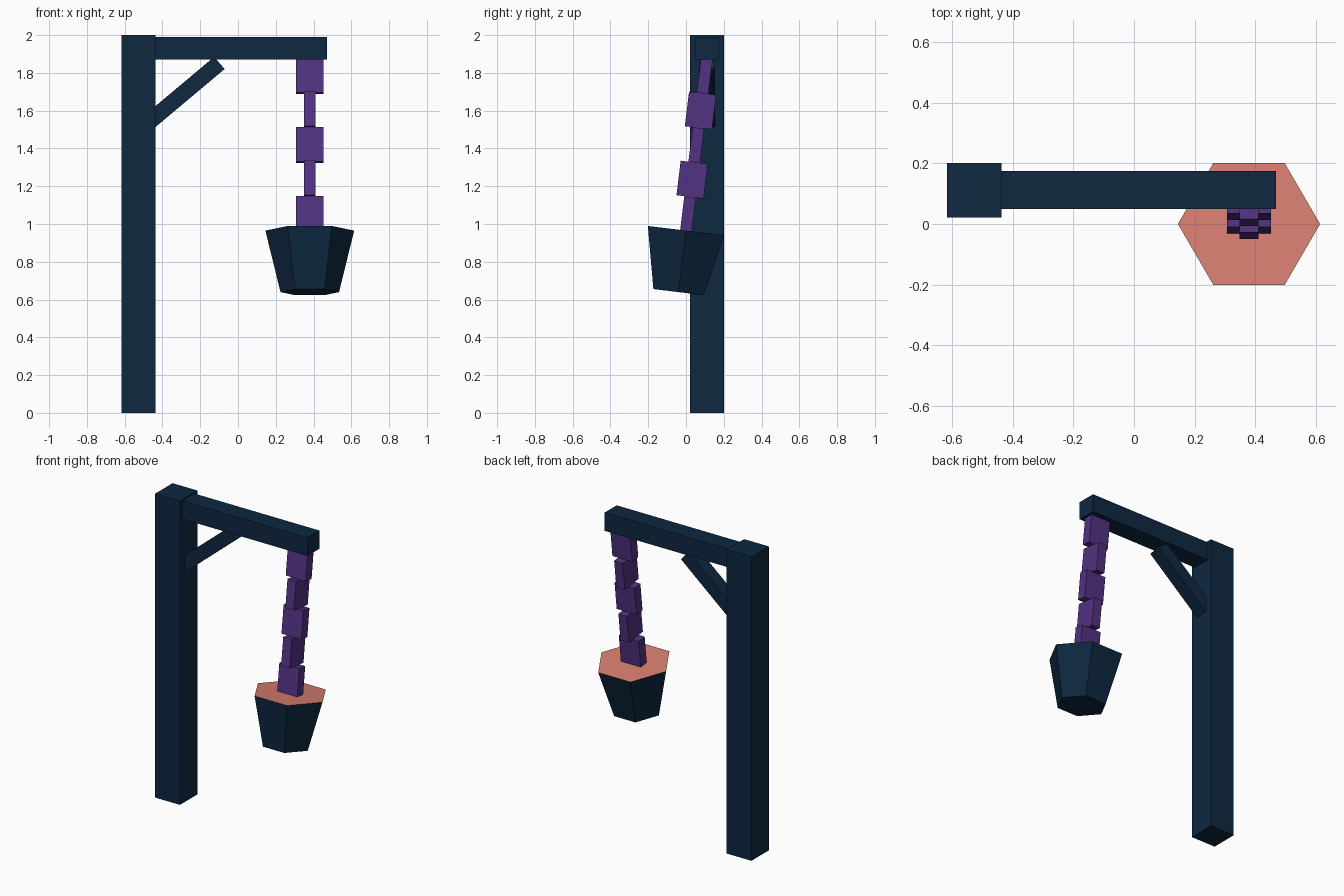
import bpy
from math import radians
from mathutils import Matrix

cube = bpy.data.objects.get("Cube")
if cube:
    bpy.data.objects.remove(cube, do_unlink=True)


def material(name, rgb):
    mat = bpy.data.materials.new(name)
    mat.use_nodes = True
    mat.diffuse_color = (*rgb, 1)
    mat.node_tree.nodes["Principled BSDF"].inputs["Base Color"].default_value = (*rgb, 1)
    return mat


navy = material("dark_navy", (0.0044, 0.021, 0.051))
purple = material("purple", (0.084, 0.032, 0.223))
coral = material("coral", (0.679, 0.209, 0.165))


def finish(name, *mats):
    obj = bpy.context.object
    obj.name = obj.data.name = name
    for mat in mats:
        obj.data.materials.append(mat)
    return obj


def box(name, centre, size, mat, matrix=Matrix()):
    """Box with its size baked into the mesh, placed in the frame of matrix."""
    bpy.ops.mesh.primitive_cube_add(size=1)
    obj = finish(name, mat)
    obj.data.transform(Matrix.Diagonal((*size, 1)))
    obj.matrix_world = matrix @ Matrix.Translation(centre)
    return obj


# Upright post and horizontal arm
box("post", (-0.528, 0.112, 1.0), (0.18, 0.18, 2.0), navy)
box("arm", (0.01, 0.112, 1.93), (0.92, 0.125, 0.12), navy)

# Diagonal brace, its ends sunk into post and arm
brace_frame = Matrix.Translation((-0.29, 0.112, 1.692)) @ Matrix.Rotation(radians(-40), 4, "Y")
box("brace", (0, 0, 0), (0.5, 0.085, 0.085), navy, brace_frame)

# Swinging frame shared by chain and bucket, origin at the rim centre
swing = Matrix.Translation((0.38, 0, 0.965)) @ Matrix.Rotation(radians(-6.9), 4, "X")

# Chain of alternating flat links
LINK = 0.184
for i in range(5):
    size = (0.145, 0.062, LINK) if i % 2 == 0 else (0.062, 0.145, LINK)
    box(f"chain_link_{i + 1}", (0, 0, 0.088 + i * LINK), size, purple, swing)

# Six-sided bucket with a coloured top
DEPTH = 0.328
bpy.ops.mesh.primitive_cone_add(vertices=6, radius1=0.155, radius2=0.235, depth=DEPTH)
bucket = finish("bucket", navy, coral)
bucket.data.transform(Matrix.Translation((0, 0, -DEPTH / 2)) @ Matrix.Rotation(radians(30), 4, "Z"))
bucket.matrix_world = swing
for face in bucket.data.polygons:
    face.material_index = int(face.center.z > -0.01)
